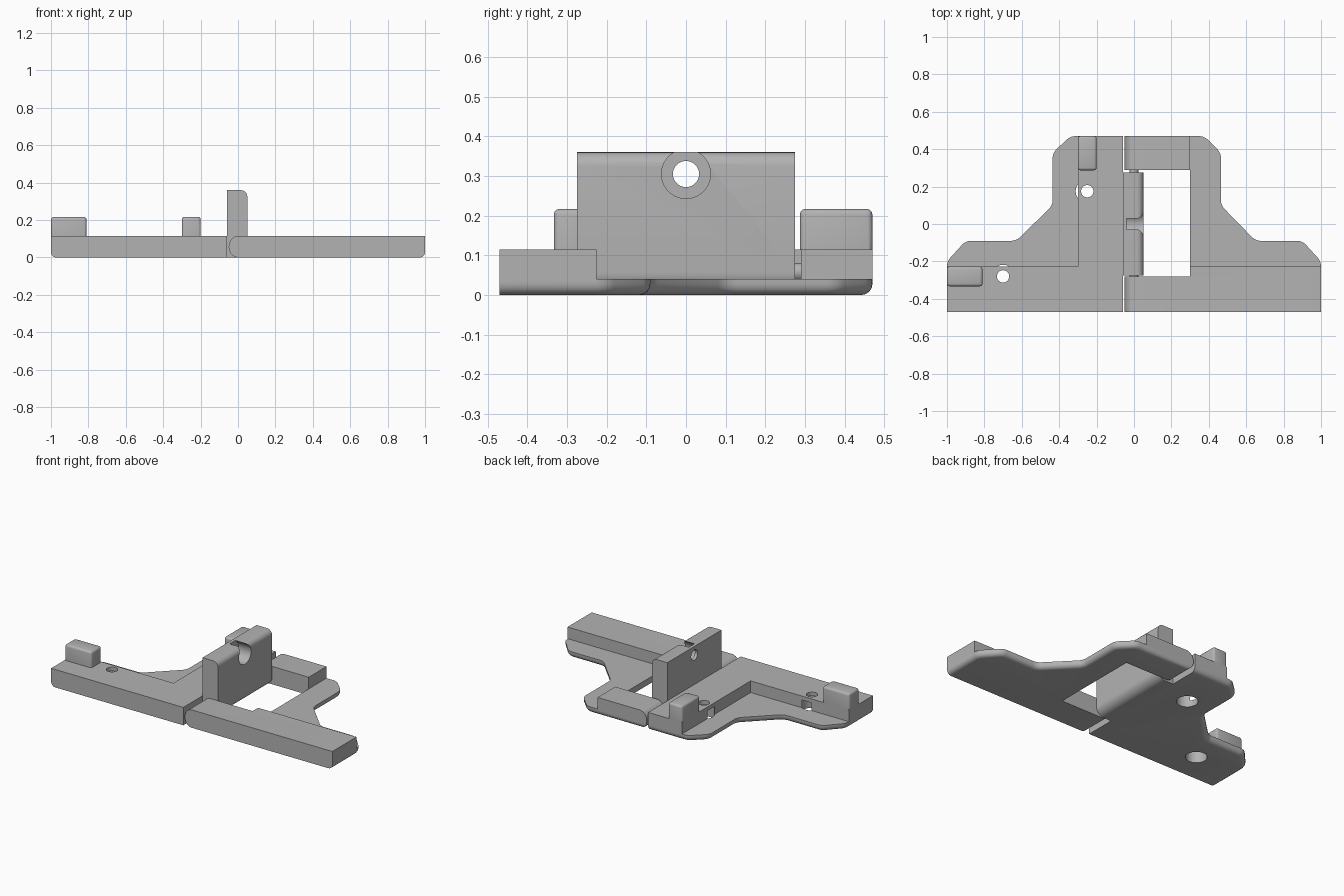
import bpy, bmesh, math
from mathutils import Vector

old = bpy.data.objects.get("Cube")
if old:
    bpy.data.objects.remove(old, do_unlink=True)

GRAY = (0.45, 0.45, 0.45, 1)
mat = bpy.data.materials.new("plain gray")
mat.use_nodes = True
mat.diffuse_color = GRAY
mat.node_tree.nodes["Principled BSDF"].inputs["Base Color"].default_value = GRAY

BASE, TOP, FRONT, BACK = 0.04, 0.115, -0.47, 0.47
MID = TOP / 2


def prism(name, points, axis, lo, hi):
    """Extrude a 2D outline along z (points are x, y) or along y (points are x, z)."""
    bm = bmesh.new()
    place = (lambda p, h: (p[0], p[1], h)) if axis == "z" else (lambda p, h: (p[0], h, p[1]))
    low = [bm.verts.new(place(p, lo)) for p in points]
    high = [bm.verts.new(place(p, hi)) for p in points]
    bm.faces.new(low)
    bm.faces.new(high)
    for i in range(len(points)):
        j = (i + 1) % len(points)
        bm.faces.new((low[i], low[j], high[j], high[i]))
    bmesh.ops.recalc_face_normals(bm, faces=bm.faces)
    mesh = bpy.data.meshes.new(name)
    bm.to_mesh(mesh)
    bm.free()
    mesh.materials.append(mat)
    obj = bpy.data.objects.new(name, mesh)
    bpy.context.collection.objects.link(obj)
    return obj


def box(name, x0, x1, y0, y1, z0, z1):
    return prism(name, [(x0, y0), (x1, y0), (x1, y1), (x0, y1)], "z", z0, z1)


def cylinder(name, center, radius, axis, lo, hi, sides=40):
    pts = [(center[0] + radius * math.cos(2 * math.pi * i / sides),
            center[1] + radius * math.sin(2 * math.pi * i / sides)) for i in range(sides)]
    return prism(name, pts, axis, lo, hi)


def arc(cx, cz, rx, rz, start, end, steps=12):
    angles = [math.radians(start + (end - start) * i / steps) for i in range(steps + 1)]
    return [(cx + rx * math.cos(a), cz + rz * math.sin(a)) for a in angles]


def round_edges(obj, rule, radius, segments=4):
    """Bevel the edges whose midpoint and direction pass the rule."""
    bm = bmesh.new()
    bm.from_mesh(obj.data)
    picked = [e for e in bm.edges
              if rule((e.verts[0].co + e.verts[1].co) / 2,
                      (e.verts[1].co - e.verts[0].co).normalized())]
    bmesh.ops.bevel(bm, geom=picked, offset=radius, segments=segments, profile=0.5,
                    affect="EDGES", clamp_overlap=True)
    bm.to_mesh(obj.data)
    bm.free()


def combine(obj, other, operation):
    """Apply a boolean and discard the helper."""
    mod = obj.modifiers.new("bool", "BOOLEAN")
    mod.operation, mod.object, mod.solver = operation, other, "EXACT"
    bpy.context.view_layer.update()
    result = obj.evaluated_get(bpy.context.evaluated_depsgraph_get())
    mesh = bpy.data.meshes.new_from_object(result)
    obj.modifiers.clear()
    obj.data = mesh
    bpy.data.objects.remove(other, do_unlink=True)


def base_plate(name, outline):
    """Thin plate with rounded outer corners and a rounded lower rim."""
    plate = prism(name, outline, "z", 0, BASE)
    round_edges(plate, lambda m, d: abs(d.z) > 0.9 and abs(m.x) > 0.32 and m.y > -0.25, 0.025)
    round_edges(plate, lambda m, d: m.z < 0.001 and m.y > FRONT + 0.01
                and (abs(m.x) > 0.31 or m.y > BACK - 0.01), 0.028)
    return plate


# Left plate: thin base with a raised L-shaped rail
left = base_plate("left_plate", [
    (-0.06, FRONT), (-1, FRONT), (-1, -0.2), (-0.9, -0.09), (-0.63, -0.09),
    (-0.435, 0.1), (-0.435, 0.38), (-0.34, BACK), (-0.06, BACK)])
combine(left, prism("rail", [
    (-0.06, FRONT), (-1, FRONT), (-1, -0.228), (-0.3, -0.228), (-0.3, BACK), (-0.06, BACK)],
    "z", BASE - 0.005, TOP), "UNION")

# Screw holes, counterbored from below
for spot in [(-0.25, 0.175), (-0.7, -0.28)]:
    combine(left, cylinder("counterbore", spot, 0.062, "z", -0.02, 0.09), "DIFFERENCE")
    combine(left, cylinder("screw_hole", spot, 0.033, "z", -0.02, 0.2), "DIFFERENCE")

# Right plate: thin base, front rail and rear hinge block
right = base_plate("right_plate", [
    (-0.05, FRONT), (1, FRONT), (1, -0.2), (0.9, -0.09), (0.65, -0.09),
    (0.465, 0.1), (0.465, 0.38), (0.375, BACK), (-0.05, BACK), (-0.05, 0.29),
    (0.3, 0.29), (0.3, -0.28), (-0.05, -0.28)])
combine(right, prism("rail", [
    (-0.05, FRONT), (1, FRONT), (1, -0.225), (0.3, -0.225), (0.3, -0.28), (-0.05, -0.28)],
    "z", BASE - 0.005, TOP), "UNION")
combine(right, box("rear_block", -0.05, 0.3, 0.29, BACK, BASE - 0.005, TOP), "UNION")
knuckle = ([(-0.08, -0.02), (0, -0.02)] + arc(0, MID, 0.05, MID, 270, 90)
           + [(0, 0.14), (-0.08, 0.14)])
combine(right, prism("knuckle_cutter", knuckle, "y", -0.6, 0.6), "DIFFERENCE")

# Upright flap on the hinge line, rounded at the foot and the upper edge
profile = ([(-0.06, 0)] + arc(-0.007, MID, MID, MID, 270, 360)
           + arc(0.015, 0.325, 0.035, 0.035, 0, 90, 6) + [(-0.06, 0.36)])
flap = prism("upright_flap", profile, "y", -0.275, 0.275)
for radius, x0 in [(0.062, -0.04), (0.033, -0.1)]:
    bore = cylinder("bore", (0, 0), radius, "z", x0, 0.1)
    for v in bore.data.vertices:
        v.co = Vector((v.co.z, v.co.x, v.co.y + 0.305))
    combine(flap, bore, "DIFFERENCE")

# Hinge pins at both ends of the flap
for name, y0, y1 in [("front_hinge_pin", -0.285, -0.275), ("rear_hinge_pin", 0.275, 0.295)]:
    cylinder(name, (0, MID), 0.023, "y", y0, y1, 24)

# Raised stop tabs on the left plate
for name, x0, x1, y0, y1 in [("side_tab", -1, -0.81, -0.333, -0.228),
                             ("rear_tab", -0.3, -0.2, 0.287, BACK)]:
    tab = box(name, x0, x1, y0, y1, TOP, 0.217)
    round_edges(tab, lambda m, d: m.z > TOP + 0.001, 0.014, 3)

# Smooth the curved surfaces, keep the hard edges
for obj in bpy.context.view_layer.objects:
    obj.select_set(obj.type == "MESH" and mat.name in obj.data.materials)
bpy.context.view_layer.objects.active = left
bpy.ops.object.shade_smooth_by_angle(angle=math.radians(30))
